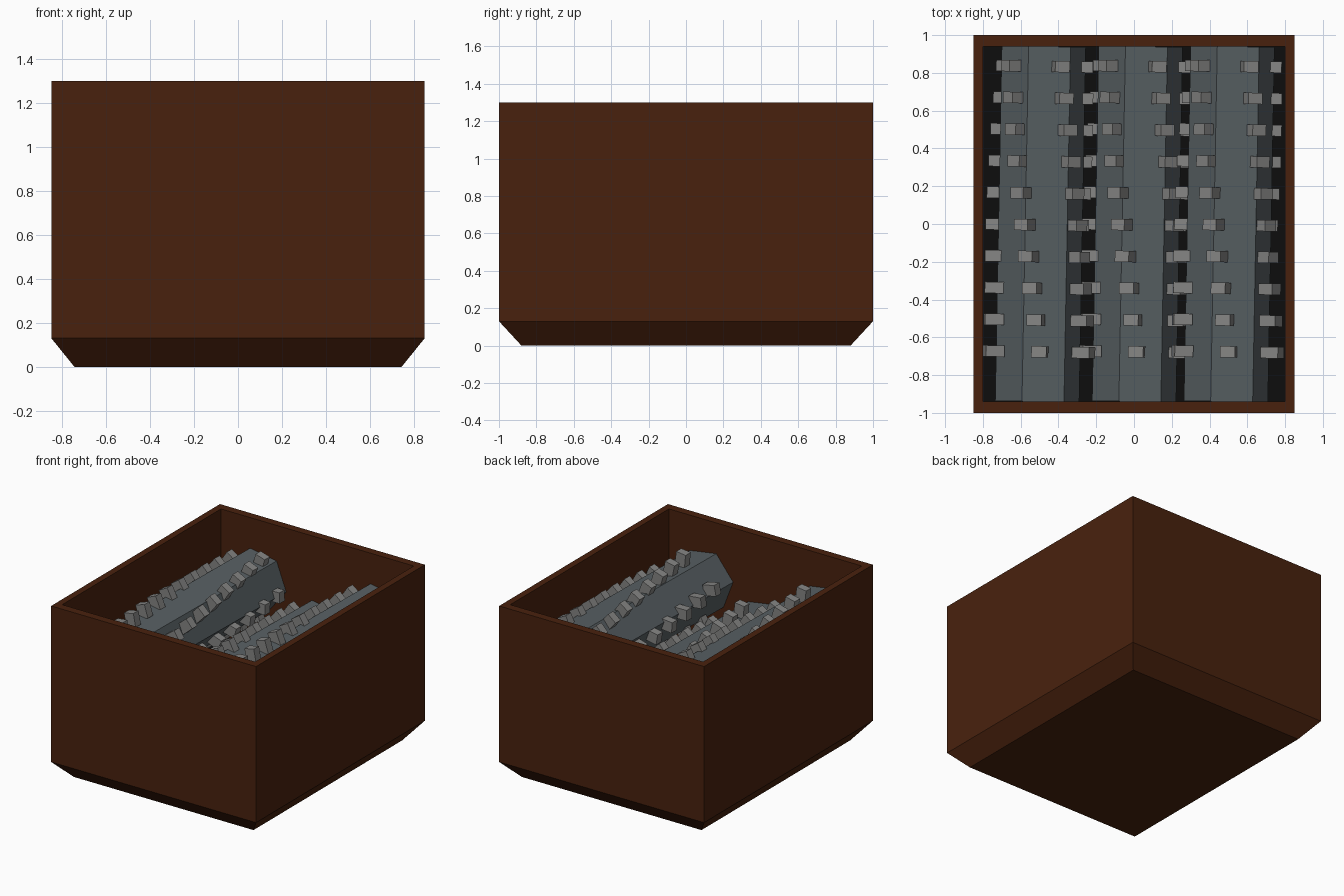
import bpy, bmesh
from math import radians, cos, sin
from mathutils import Matrix, Vector

if "Cube" in bpy.data.objects:
    bpy.data.objects.remove(bpy.data.objects["Cube"])


def material(name, rgb):
    m = bpy.data.materials.new(name)
    m.diffuse_color = (*rgb, 1)
    m.use_nodes = True
    m.node_tree.nodes["Principled BSDF"].inputs["Base Color"].default_value = m.diffuse_color
    return m


BROWN = material("rust brown", (0.066, 0.0155, 0.0042))
STEEL = material("dark steel", (0.098, 0.117, 0.126))
TOOTH = material("light grey", (0.235, 0.235, 0.23))
BLACK = material("black", (0.004, 0.004, 0.004))


def finish(bm, name, mats):
    bmesh.ops.recalc_face_normals(bm, faces=bm.faces)
    me = bpy.data.meshes.new(name)
    bm.to_mesh(me)
    bm.free()
    for m in mats:
        me.materials.append(m)
    ob = bpy.data.objects.new(name, me)
    bpy.context.collection.objects.link(ob)
    return ob


# Open hopper: rectangular rings lofted from the base, over the rim, to the inner floor
bm = bmesh.new()
rings = []
for hx, hy, z in [(0.745, 0.88, 0), (0.85, 1, 0.13), (0.85, 1, 1.3),
                  (0.80, 0.94, 1.3), (0.80, 0.94, 0.35)]:
    rings.append([bm.verts.new((sx * hx, sy * hy, z))
                  for sx, sy in ((-1, -1), (1, -1), (1, 1), (-1, 1))])
for a, b in zip(rings, rings[1:]):
    for i in range(4):
        j = (i + 1) % 4
        bm.faces.new((a[i], a[j], b[j], b[i]))
bm.faces.new(rings[0])
bm.faces.new(rings[-1]).material_index = 1
finish(bm, "hopper", [BROWN, BLACK])


# Hexagonal roller lying along y
def roller(name):
    bm = bmesh.new()
    ends = []
    for y in (-0.94, 0.94):
        ends.append([bm.verts.new((0.225 * cos(radians(51 + 60 * k)), y,
                                   0.225 * sin(radians(51 + 60 * k)))) for k in range(6)])
    for i in range(6):
        j = (i + 1) % 6
        bm.faces.new((ends[0][i], ends[0][j], ends[1][j], ends[1][i]))
    for e in ends:
        bm.faces.new(e)
    return finish(bm, name, [STEEL])


# Five twisting rows of ten block teeth around a roller
def teeth(name):
    bm = bmesh.new()
    for row in range(5):
        for i in range(10):
            t = i / 9
            ang = radians(138 - 72 * row - 50 * t)
            r = 0.215 + 0.035 * t
            pos = Vector((r * cos(ang), 0.835 - 0.168 * i, r * sin(ang)))
            turn = Matrix.Rotation(-ang - radians(8), 4, 'Y')
            size = Matrix.Diagonal((0.10, 0.06, 0.08, 1))
            bmesh.ops.create_cube(bm, size=1, matrix=Matrix.Translation(pos) @ turn @ size)
    return finish(bm, name, [TOOTH])


# Three rollers, the middle one lower, all slightly skewed
for side, x, z in (("left", -0.495, 0.86), ("middle", 0.018, 0.606), ("right", 0.504, 0.86)):
    for ob in (roller(side + "_roller"), teeth(side + "_teeth")):
        ob.location = (x, 0, z)
        ob.rotation_euler = (0, 0, -0.0186)
